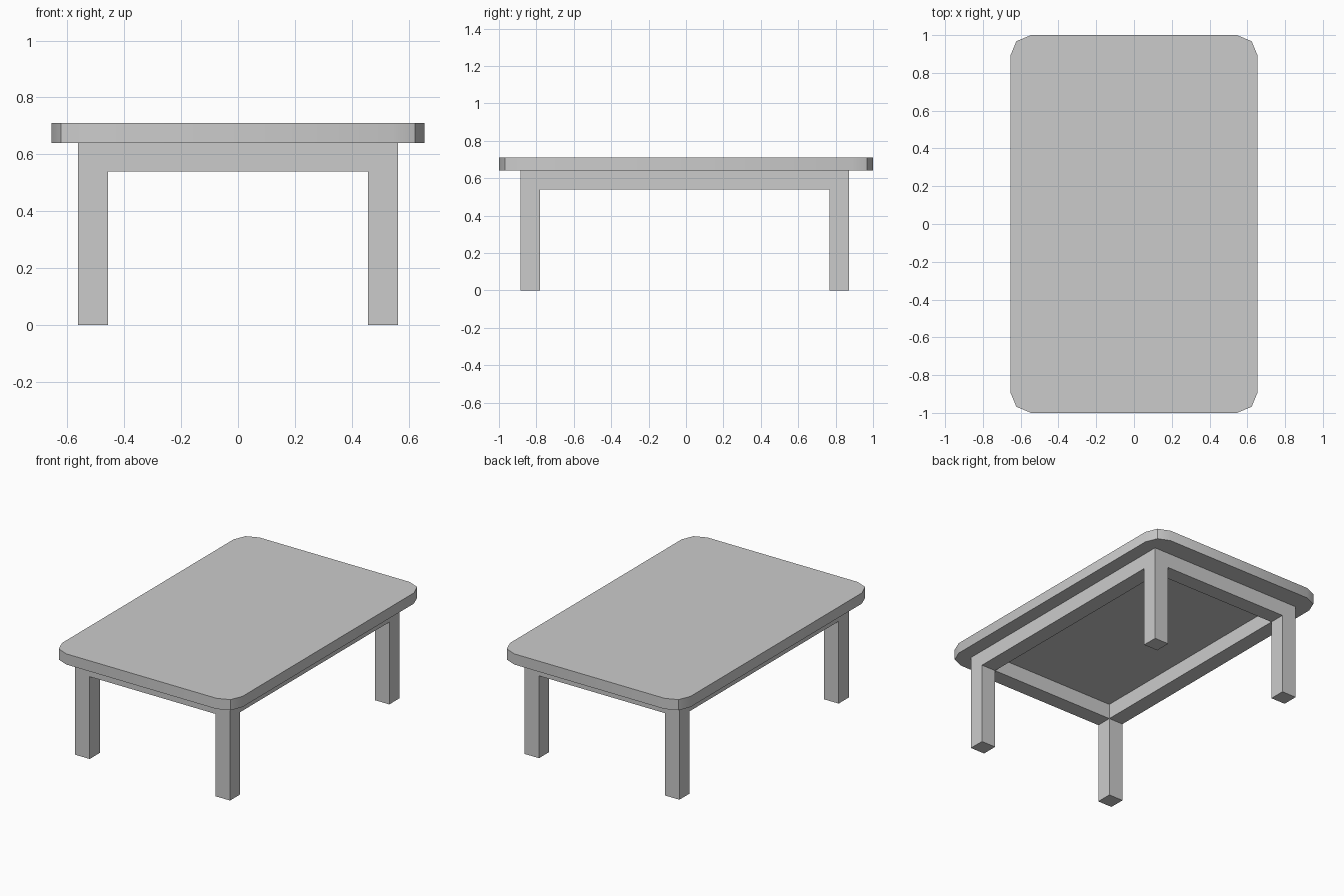
import bpy
import bmesh
import math

cube = bpy.data.objects.get("Cube")
if cube:
    bpy.data.objects.remove(cube, do_unlink=True)

grey = bpy.data.materials.new("light grey")
grey.use_nodes = True
colour = (0.6, 0.6, 0.6, 1)
grey.diffuse_color = colour
grey.node_tree.nodes["Principled BSDF"].inputs["Base Color"].default_value = colour


def box(name, low, high, corner=0):
    """Box between two corners, with optionally rounded upright edges."""
    bm = bmesh.new()
    bmesh.ops.create_cube(bm, size=1)
    for v in bm.verts:
        v.co = [low[i] if v.co[i] < 0 else high[i] for i in range(3)]
    if corner:
        upright = [e for e in bm.edges
                   if abs(e.verts[0].co.z - e.verts[1].co.z) > 0.01]
        bmesh.ops.bevel(bm, geom=upright, offset=corner, segments=2,
                        profile=0.5, affect='EDGES')
    mesh = bpy.data.meshes.new(name)
    bm.to_mesh(mesh)
    bm.free()
    mesh.materials.append(grey)
    obj = bpy.data.objects.new(name, mesh)
    bpy.context.collection.objects.link(obj)
    return obj


# Main dimensions
half_x, half_y, y_mid = 0.562, 0.878, -0.007
leg = 0.105
rail_z, top_z, height = 0.54, 0.64, 0.71
in_x, in_y = half_x - leg, half_y - leg

# Tabletop with clipped round corners
top = box("tabletop", (-0.655, -1, top_z), (0.655, 1, height), corner=0.11)
bpy.ops.object.select_all(action='DESELECT')
top.select_set(True)
bpy.context.view_layer.objects.active = top
bpy.ops.object.shade_smooth_by_angle(angle=math.radians(30))


def span(side, inner, outer, middle=0):
    """Ordered range from inner to outer on one side of the middle."""
    return sorted((middle + side * inner, middle + side * outer))


# Square legs
for sx, side in ((1, "left"), (-1, "right")):
    for sy, end in ((-1, "front"), (1, "back")):
        x0, x1 = span(sx, in_x, half_x)
        y0, y1 = span(sy, in_y, half_y, y_mid)
        box(f"{end}_{side}_leg", (x0, y0, 0), (x1, y1, top_z))

# Rails flush with the legs
for sy, end in ((-1, "front"), (1, "back")):
    y0, y1 = span(sy, in_y, half_y, y_mid)
    box(f"{end}_rail", (-in_x, y0, rail_z), (in_x, y1, top_z))
for sx, side in ((1, "left"), (-1, "right")):
    x0, x1 = span(sx, in_x, half_x)
    box(f"{side}_rail", (x0, y_mid - in_y, rail_z), (x1, y_mid + in_y, top_z))
